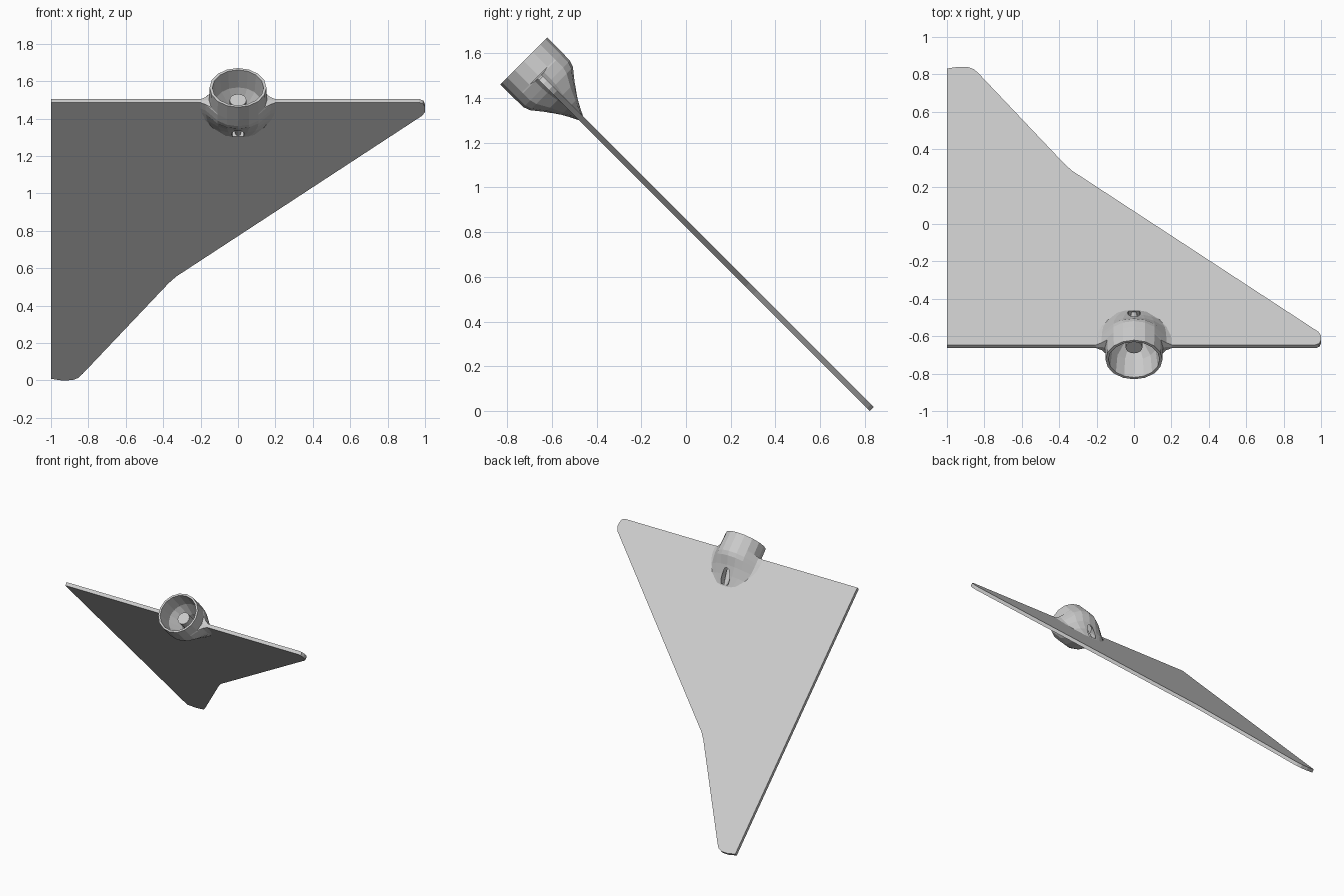
import bpy, bmesh
from math import sin, cos, pi, sqrt, radians

if "Cube" in bpy.data.objects:
    bpy.data.objects.remove(bpy.data.objects["Cube"])

R = sqrt(0.5)


def place(x, v, n):
    """x across, v down the 45 degree slope, n out of the wing surface."""
    return (x, 0.42 + (v + n) * R, 0.42 + (n - v) * R)


def loft(name, rings):
    """Skin closed rings of (x, v, n) points and cap both ends."""
    bm = bmesh.new()
    loops = [[bm.verts.new(place(*p)) for p in ring] for ring in rings]
    k = len(loops[0])
    for a, b in zip(loops, loops[1:]):
        for i in range(k):
            j = (i + 1) % k
            bm.faces.new((a[i], a[j], b[j], b[i]))
    bm.faces.new(loops[0])
    bm.faces.new(loops[-1])
    bmesh.ops.recalc_face_normals(bm, faces=bm.faces[:])
    mesh = bpy.data.meshes.new(name)
    bm.to_mesh(mesh)
    bm.free()
    obj = bpy.data.objects.new(name, mesh)
    bpy.context.collection.objects.link(obj)
    return obj


def ring(v, w, h, flare=None, sides=16):
    """Elliptical ring; a flare pulls its sides out into a fillet on the wing."""
    pts = []
    for i in range(sides):
        a = 2 * pi * i / sides
        x, n = w * cos(a), h * sin(a)
        if flare:
            s = 1 if x > 0 else -1
            if abs(sin(a)) < 0.1:
                x, n = s * flare, 0
            elif abs(sin(a)) < 0.45:
                x, n = s * (0.75 * w + 0.25 * flare), n * 0.5
        pts.append((x, v, n))
    return pts


# Wing panel: outline read as (x, z), extruded through its thickness
outline = [(-1, 1.495), (0.97, 1.495), (0.99, 1.488), (1, 1.47), (1, 1.445),
           (0.985, 1.425), (-0.33, 0.565), (-0.37, 0.53), (-0.83, 0.045),
           (-0.855, 0.022), (-0.885, 0.011), (-0.94, 0.009), (-1, 0.018)]
wing = loft("wing_panel", [[(x, (0.42 - z) / R, n) for x, z in outline]
                           for n in (-0.013, 0.013)])

# Nacelle shell blending into the wing
nacelle = loft("engine_nacelle", [
    ring(-1.62, 0.152, 0.148), ring(-1.527, 0.155, 0.148),
    ring(-1.52, 0.155, 0.148, 0.225), ring(-1.475, 0.155, 0.147, 0.225),
    ring(-1.445, 0.155, 0.136, 0.22), ring(-1.39, 0.15, 0.092, 0.21),
    ring(-1.33, 0.13, 0.053, 0.18), ring(-1.25, 0.08, 0.008, 0.1)])

# Duct: wide inlet that breaks out above and below the tail
duct = loft("duct_cutter", [
    ring(-1.65, 0.14, 0.137), ring(-1.5, 0.125, 0.122),
    ring(-1.41, 0.06, 0.085), ring(-1.36, 0.045, 0.08),
    ring(-1.30, 0.042, 0.065), ring(-1.27, 0.03, 0.05)])
duct.hide_render = True
duct.display_type = 'WIRE'
for obj in (wing, nacelle):
    cut = obj.modifiers.new("duct", 'BOOLEAN')
    cut.operation = 'DIFFERENCE'
    cut.solver = 'EXACT'
    cut.object = duct

# Hub with a tapering tail
loft("engine_hub", [ring(-1.527, 0.045, 0.045), ring(-1.41, 0.045, 0.045),
                    ring(-1.26, 0.012, 0.01)])
